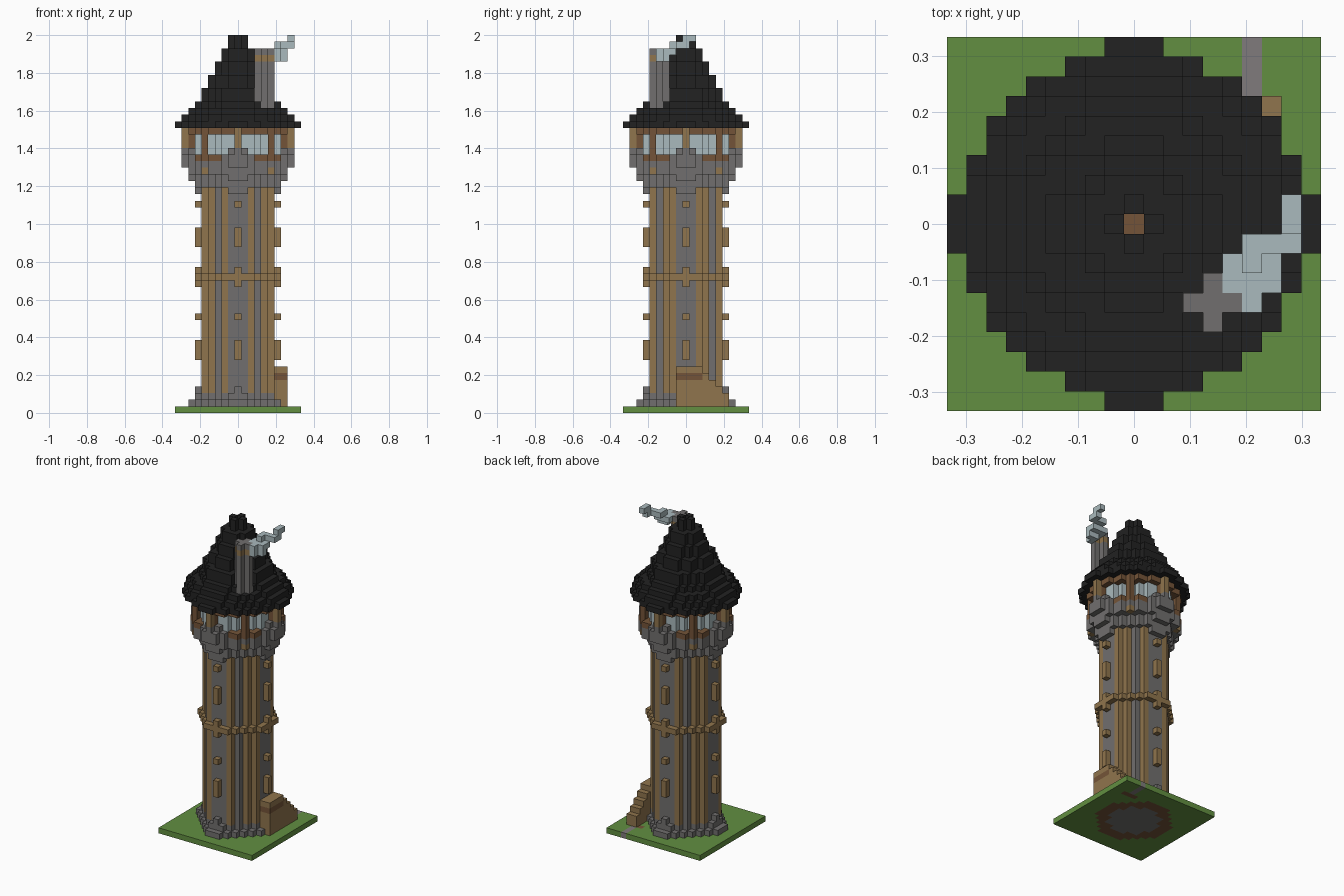
import bpy
import bmesh
from mathutils import Vector

cube = bpy.data.objects.get("Cube")
if cube:
    bpy.data.objects.remove(cube)

UNIT = 2 / 57          # edge of one block
COLOURS = {
    "grass_green": "628F41", "stone_grey": "716F6E", "timber_tan": "90754D",
    "dark_timber": "745438", "roof_black": "222222", "pale_blue": "AABABD",
    "path_grey": "807B7C",
}


def linear(hex_code):
    srgb = [int(hex_code[n:n + 2], 16) / 255 for n in (0, 2, 4)]
    return [c / 12.92 if c < 0.04 else ((c + 0.055) / 1.055) ** 2.4 for c in srgb] + [1]


materials = {}
for colour_name, code in COLOURS.items():
    mat = bpy.data.materials.new(colour_name)
    mat.use_nodes = True
    mat.diffuse_color = linear(code)
    bsdf = mat.node_tree.nodes["Principled BSDF"]
    bsdf.inputs["Base Color"].default_value = linear(code)
    bsdf.inputs["Roughness"].default_value = 1
    materials[colour_name] = mat

blocks = {}            # cell -> (part name, colour)


def put(part, colour, cells):
    for cell in cells:
        blocks[cell] = (part, colour)


def disc(n, *layers):
    """Round slab of blocks reaching n blocks from the axis."""
    reach = range(-n, n + 1)
    return [(x, y, z) for z in layers for x in reach for y in reach
            if x * x + y * y <= (n + 0.4) ** 2]


def box(xs, ys, zs):
    return [(x, y, z) for x in xs for y in ys for z in zs]


def four(cells):
    """Repeat cells on all four sides of the tower."""
    out = []
    for x, y, z in cells:
        for _ in range(4):
            out.append((x, y, z))
            x, y = -y, x
    return out


def span(a, b):
    return range(a, b + 1)


# Ground slab with footing and path
put("ground", "grass_green", box(span(-9, 9), span(-9, 9), [0]))
put("ground", "dark_timber", disc(6, 0))
put("ground", "stone_grey", disc(4, 0))
put("ground", "path_grey", box([6], span(7, 9), [0]))
put("ground", "dark_timber", [(6, 6, 0), (5, 6, 0), (7, 6, 0)])

# Shaft with timber uprights
put("shaft", "stone_grey", disc(5, *span(1, 33)))
for x, y, z in disc(5, *span(3, 33)):
    if sorted((abs(x), abs(y))) == [2, 5] or (abs(x), abs(y)) == (4, 3):
        put("shaft", "timber_tan", [(x, y, z)])

# Rubble foot
put("stone_foot", "stone_grey", set(disc(6, 1)) - set(disc(5, 1)))
put("stone_foot", "stone_grey", four(box([7], span(-1, 1), [1]) +
                                     box([6], span(-1, 1), [2]) + [(6, 0, 3)]))

# Belt beam and timber blocks on each side
put("belt_beam", "timber_tan", set(disc(6, 20)) - set(disc(5, 20)))
for low, high in ((8, 10), (14, 14), (19, 21), (25, 27), (31, 31)):
    put("wall_blocks", "timber_tan", four(box([6], [0], span(low, high))))

# Outside stair with landing
for y in span(-1, 6):
    top = min(6, 8 - y)
    put("stair", "timber_tan", box([6, 7], [y], span(1, top)))
put("stair", "dark_timber", box([6, 7], span(-1, 2), [5]))

# Stone corbel widening upward
put("corbel", "stone_grey", four(box([6], span(-1, 1), [33])))
put("corbel", "stone_grey", disc(6, 34, 35) + disc(7, 36, 37))
put("corbel", "stone_grey", four(box([7], span(-1, 1), [35])))

# Lookout room: sill, glass, lintel and posts
put("sill", "dark_timber", disc(7, 38))
put("windows", "pale_blue", disc(6, 39, 40, 41))
put("lintel", "dark_timber", disc(7, 42))
put("corner_posts", "dark_timber", four(box([5], [5], span(38, 42))))
put("corner_posts", "timber_tan", four([(5, 5, 36)]))
put("side_posts", "dark_timber", four(box([7], [0], span(39, 41))))
put("side_posts", "timber_tan", four(box([8], [0], span(40, 42))))
put("corbel", "stone_grey", four(box([8], span(-1, 1), [37, 38]) +
                                 box([7], span(-2, 2), [38]) +
                                 box([7], span(-1, 1), [39]) + [(8, 0, 39)]))

# Stepped conical roof
put("roof", "roof_black", disc(8, 43) + four(box([9], span(-1, 1), [43]) +
                                             [(8, 3, 43), (8, -3, 43), (7, 5, 43),
                                              (5, 7, 43), (6, 6, 43)]))
for layer, reach in enumerate((8, 7, 6, 5, 5, 4, 4, 3, 3, 2, 2, 1, 1), 44):
    put("roof", "roof_black", disc(reach, layer))
put("roof_tip", "dark_timber", [(0, 0, 55)])
del blocks[(0, 0, 56)]

# Chimney
chimney = [(4 + x, y - 4, z) for x, y, z in disc(1, *span(45, 54))]
put("chimney", "stone_grey", chimney)
put("chimney", "timber_tan", [c for c in chimney if c[2] == 53])

# Drifting smoke
put("smoke", "pale_blue", box([6], [-4, -3], [53, 54]) + box([7], [-3], [53, 54]) +
    box([5, 6, 7], [-2], [54]) + [(5, -3, 54), (6, -2, 55), (6, -1, 55)] +
    box([7, 8], [-1], [55]) + box([8], [0], [55, 56]) + [(8, 1, 56)])

# Turn each part into a mesh of its exposed block faces
AXES = [Vector(a) for a in ((1, 0, 0), (0, 1, 0), (0, 0, 1))]
for part in dict.fromkeys(p for p, _ in blocks.values()):
    bm = bmesh.new()
    corners = {}
    used = []

    def corner(point):
        key = tuple(round(2 * c) for c in point)
        if key not in corners:
            corners[key] = bm.verts.new((point + Vector((0, 0, 0.5))) * UNIT)
        return corners[key]

    for cell, (owner, colour) in blocks.items():
        if owner != part:
            continue
        if colour not in used:
            used.append(colour)
        for a in range(3):
            for sign in (-1, 1):
                normal = AXES[a] * sign
                centre = Vector(cell)
                if tuple(round(c) for c in centre + normal) in blocks:
                    continue
                u, v = AXES[(a + 1) % 3] / 2, AXES[(a + 2) % 3] / 2 * sign
                mid = centre + normal / 2
                face = bm.faces.new([corner(mid + o) for o in
                                     (-u - v, u - v, u + v, v - u)])
                face.material_index = used.index(colour)
    mesh = bpy.data.meshes.new(part)
    bm.to_mesh(mesh)
    bm.free()
    for colour in used:
        mesh.materials.append(materials[colour])
    bpy.context.collection.objects.link(bpy.data.objects.new(part, mesh))
